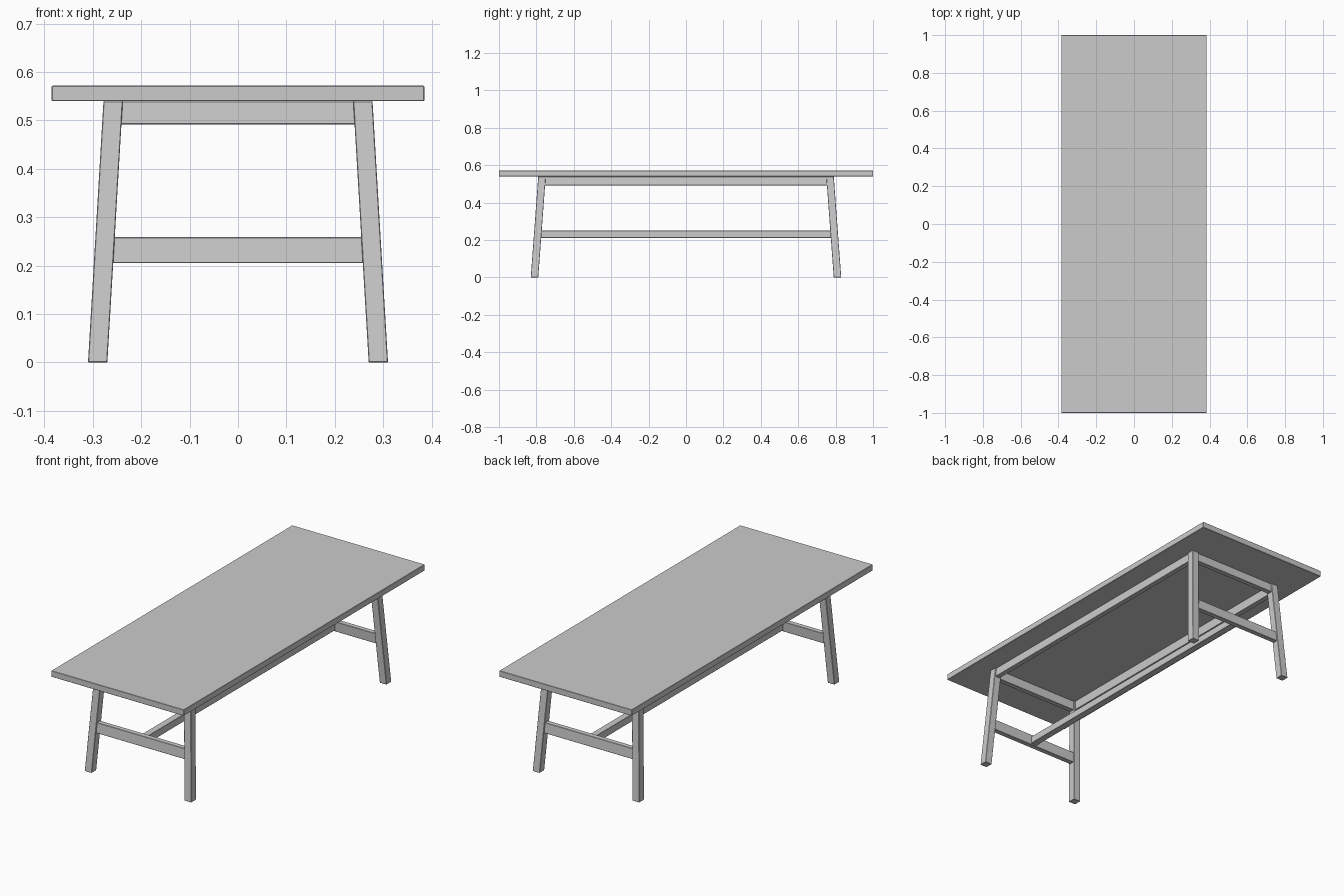
import bpy, bmesh

if "Cube" in bpy.data.objects:
    bpy.data.objects.remove(bpy.data.objects["Cube"])

TOP_Z = 0.54       # underside of the tabletop
SPLAY_X = 0.032    # inward lean of each leg from floor to top
SPLAY_Y = 0.04


def leg_x(z):
    return 0.29 - SPLAY_X * z / TOP_Z


def leg_y(z):
    return 0.81 - SPLAY_Y * z / TOP_Z


def loft(name, lower, upper):
    """Prism between two rectangles, each (cx, cy, half_x, half_y, z)."""
    bm = bmesh.new()
    rings = []
    for cx, cy, hx, hy, z in (lower, upper):
        rings.append([bm.verts.new((cx + sx * hx, cy + sy * hy, z))
                      for sx, sy in ((-1, -1), (1, -1), (1, 1), (-1, 1))])
    a, b = rings
    bm.faces.new(a[::-1])
    bm.faces.new(b)
    for i in range(4):
        j = (i + 1) % 4
        bm.faces.new((a[i], a[j], b[j], b[i]))
    mesh = bpy.data.meshes.new(name)
    bm.to_mesh(mesh)
    bm.free()
    ob = bpy.data.objects.new(name, mesh)
    bpy.context.collection.objects.link(ob)
    # softened edges
    bev = ob.modifiers.new("soft_edges", 'BEVEL')
    bev.width = 0.0015
    bev.segments = 1
    return ob


# Tabletop
loft("tabletop", (0, 0, 0.385, 1.0, TOP_Z), (0, 0, 0.385, 1.0, 0.572))

# Splayed legs
for sy, end in ((-1, "front"), (1, "back")):
    for sx, side in ((-1, "left"), (1, "right")):
        loft(f"{end}_{side}_leg", *[(sx * leg_x(z), sy * leg_y(z), 0.02, 0.02, z)
                                    for z in (0, TOP_Z)])

# Short aprons and stretchers between the legs at each end
for sy, end in ((-1, "front"), (1, "back")):
    for part, z0, z1 in (("apron", 0.492, TOP_Z), ("stretcher", 0.205, 0.259)):
        loft(f"{end}_{part}", *[(0, sy * leg_y(z), leg_x(z) - 0.018, 0.0135, z)
                                for z in (z0, z1)])

# Long aprons under the tabletop
for sx, side in ((-1, "left"), (1, "right")):
    loft(f"{side}_apron", *[(sx * leg_x(z), 0, 0.0135, leg_y(z) - 0.018, z)
                            for z in (0.492, TOP_Z)])

# Long central stretcher joining the end stretchers
loft("centre_stretcher", *[(0, 0, 0.018, leg_y(z) - 0.012, z) for z in (0.212, 0.25)])
